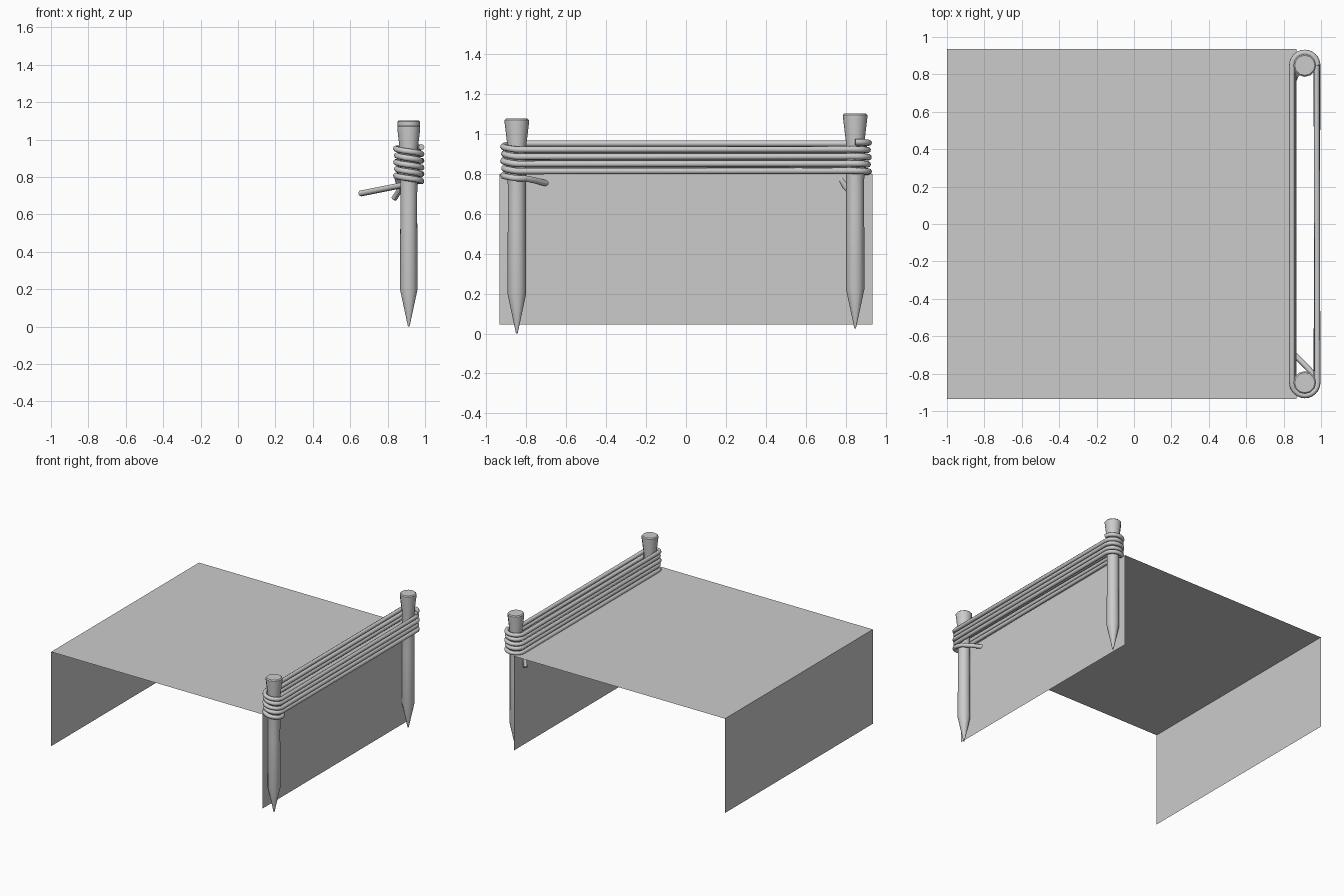
import bpy
import bmesh
from math import sin, cos, pi

cube = bpy.data.objects.get("Cube")
if cube:
    bpy.data.objects.remove(cube, do_unlink=True)

grey = bpy.data.materials.new("plain_grey")
grey.use_nodes = True
grey.diffuse_color = (0.6, 0.6, 0.6, 1)
grey.node_tree.nodes["Principled BSDF"].inputs["Base Color"].default_value = (0.6, 0.6, 0.6, 1)


def add_mesh(name, bm):
    mesh = bpy.data.meshes.new(name)
    bm.to_mesh(mesh)
    bm.free()
    mesh.materials.append(grey)
    obj = bpy.data.objects.new(name, mesh)
    bpy.context.collection.objects.link(obj)
    return obj


def select_only(obj):
    bpy.ops.object.select_all(action='DESELECT')
    obj.select_set(True)
    bpy.context.view_layer.objects.active = obj


def sheet(name, corners):
    bm = bmesh.new()
    bm.faces.new([bm.verts.new(c) for c in corners])
    return add_mesh(name, bm)


def post(name, location, sides=12):
    # Lathe of (radius, height) rings: pointed foot, shaft, flared head
    profile = [(0.004, 0.0), (0.047, 0.2), (0.045, 0.6), (0.046, 0.93),
               (0.061, 1.055), (0.061, 1.07), (0.054, 1.077)]
    bm = bmesh.new()
    rings = [[bm.verts.new((r * cos(2 * pi * i / sides), r * sin(2 * pi * i / sides), z))
              for i in range(sides)] for r, z in profile]
    for low, high in zip(rings, rings[1:]):
        for i in range(sides):
            j = (i + 1) % sides
            bm.faces.new((low[i], low[j], high[j], high[i]))
    bm.faces.new(rings[-1])
    bm.faces.new(rings[0][::-1])
    obj = add_mesh(name, bm)
    obj.location = location
    select_only(obj)
    bpy.ops.object.shade_smooth_by_angle(angle=0.7)


def rope(name, points, radius=0.016):
    curve = bpy.data.curves.new(name, 'CURVE')
    curve.dimensions = '3D'
    curve.bevel_depth = radius
    curve.bevel_resolution = 2
    curve.use_fill_caps = True
    spline = curve.splines.new('POLY')
    spline.points.add(len(points) - 1)
    for p, co in zip(spline.points, points):
        p.co = (*co, 1)
    curve.materials.append(grey)
    obj = bpy.data.objects.new(name, curve)
    bpy.context.collection.objects.link(obj)
    select_only(obj)
    bpy.ops.object.convert(target='MESH')
    bpy.ops.object.shade_smooth_by_angle(angle=0.8)


# Folded cover: flat top with a hanging side at each end
x0, x1, y, z0, z1 = -1.0, 0.87, 0.935, 0.045, 0.8
sheet("cover_top", [(x0, -y, z1), (x1, -y, z1), (x1, y, z1), (x0, y, z1)])
sheet("cover_right_side", [(x0, -y, z0), (x0, -y, z1), (x0, y, z1), (x0, y, z0)])
sheet("cover_left_side", [(x1, -y, z0), (x1, y, z0), (x1, y, z1), (x1, -y, z1)])

# Two stakes
px, py = 0.913, 0.848
post("front_stake", (px, -py, 0.0))
post("back_stake", (px, py, 0.026))


# Rope wound round both stakes, dropping as it turns each end
def arc(y_centre, start, z_start, z_end, radius, steps=12):
    return [(px + radius * cos(start + pi * i / steps),
             y_centre + radius * sin(start + pi * i / steps),
             z_start + (z_end - z_start) * i / steps) for i in range(steps + 1)]


path = []
for turn in range(5):
    level = 0.96 - 0.036 * turn
    radius = 0.068 - 0.005 * (turn % 2)
    path += arc(py, 0, level, level - 0.008, radius)
    path += arc(-py, pi, level - 0.008, level - 0.038, radius)

# Loose ends of the rope
path += [(0.965, -0.81, 0.778), (0.92, -0.76, 0.768), (0.87, -0.71, 0.755), (0.655, -0.52, 0.712)]
rope("wound_rope", path)
rope("rope_back_end", [(0.85, -py, 0.8), (0.85, 0.74, 0.81), (0.853, 0.765, 0.79),
                       (0.868, 0.80, 0.735), (0.835, 0.84, 0.685)])
